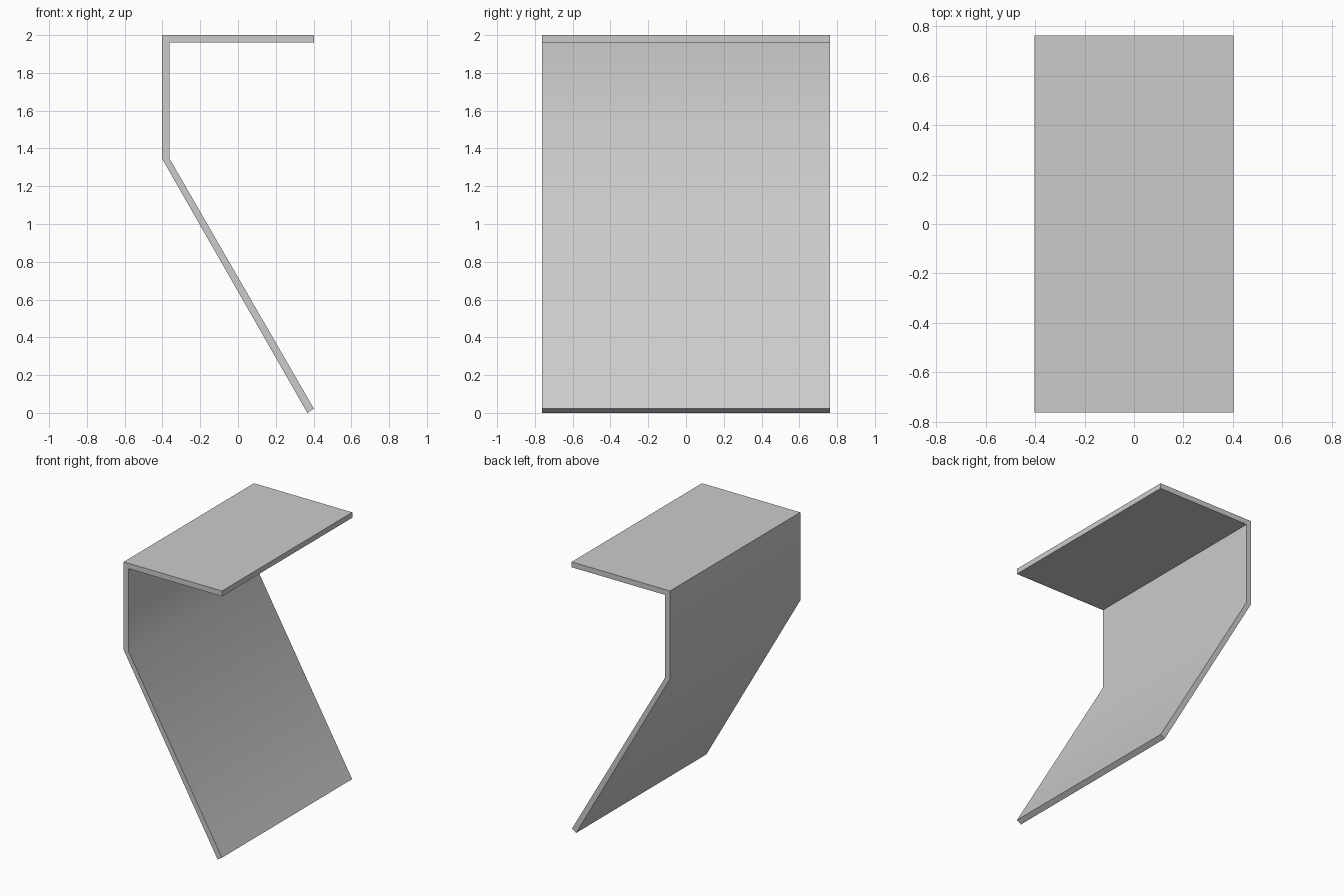
import bpy, bmesh, math

cube = bpy.data.objects.get("Cube")
if cube:
    bpy.data.objects.remove(cube, do_unlink=True)

GREY = (0.6, 0.6, 0.6, 1)
HALF_DEPTH = 0.763

# Plain grey sheet material
grey = bpy.data.materials.new("light_grey")
grey.use_nodes = True
grey.diffuse_color = GREY
grey.node_tree.nodes["Principled BSDF"].inputs["Base Color"].default_value = GREY

# Bent sheet section: shelf, upright wall, sloping leg (outer side, then inner)
outer = [(0.403, 2.0), (-0.403, 2.0), (-0.403, 1.347), (0.367, 0.0)]
inner = [(0.402, 0.022), (-0.363, 1.347), (-0.363, 1.96), (0.403, 1.96)]

bm = bmesh.new()
section = bm.faces.new([bm.verts.new((x, -HALF_DEPTH, z)) for x, z in outer + inner])
extruded = bmesh.ops.extrude_face_region(bm, geom=[section], use_keep_orig=True)
moved = [v for v in extruded["geom"] if isinstance(v, bmesh.types.BMVert)]
bmesh.ops.translate(bm, verts=moved, vec=(0, 2 * HALF_DEPTH, 0))
bmesh.ops.recalc_face_normals(bm, faces=bm.faces)

mesh = bpy.data.meshes.new("bent_panel")
bm.to_mesh(mesh)
bm.free()
mesh.materials.append(grey)
panel = bpy.data.objects.new("bent_panel", mesh)
bpy.context.collection.objects.link(panel)

# Soft shading across the shallow bend, crisp edges elsewhere
bpy.ops.object.select_all(action="DESELECT")
panel.select_set(True)
bpy.context.view_layer.objects.active = panel
bpy.ops.object.shade_smooth_by_angle(angle=math.radians(35))
